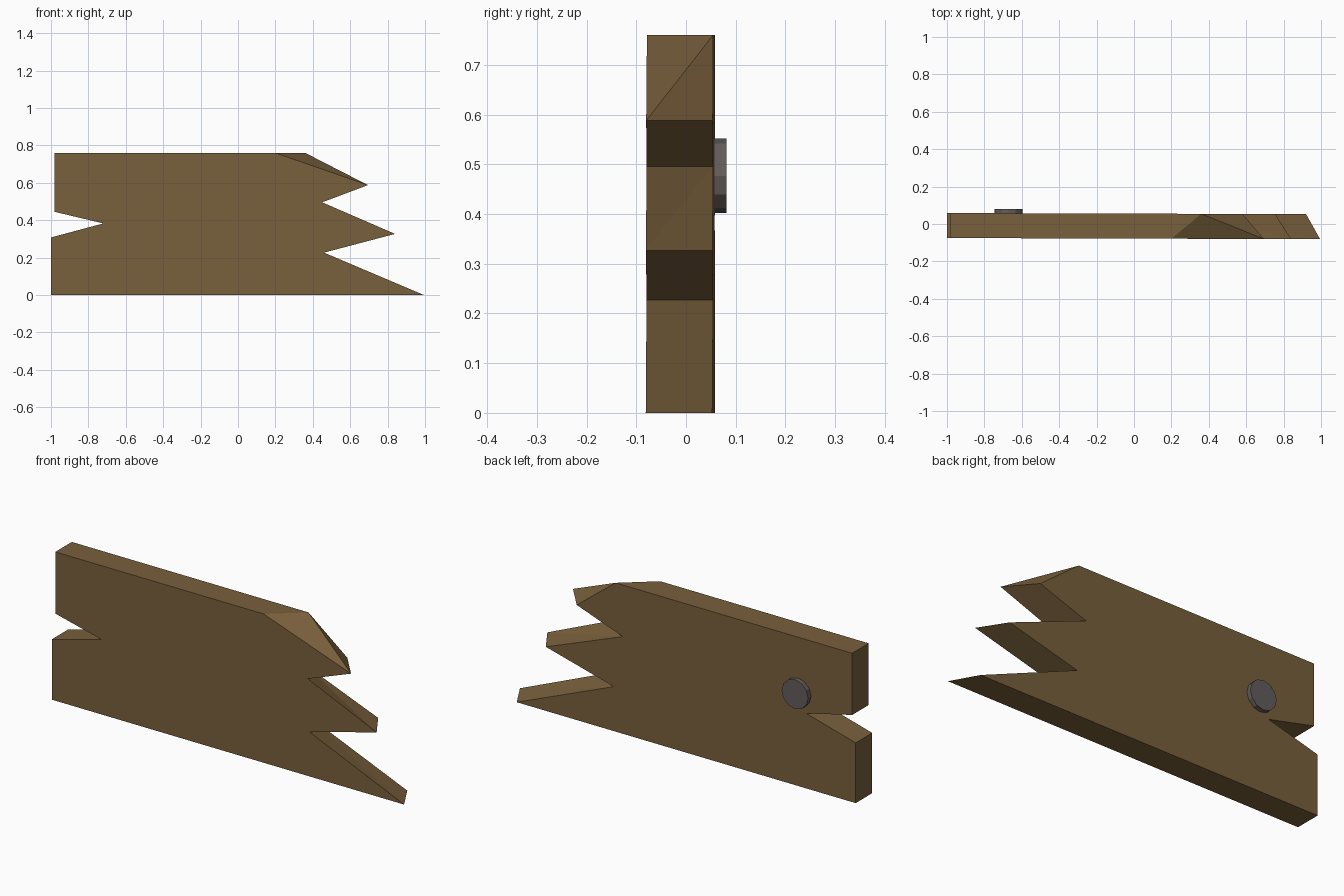
import bpy, bmesh, math

cube = bpy.data.objects.get("Cube")
if cube:
    bpy.data.objects.remove(cube, do_unlink=True)


def make_material(name, rgb):
    mat = bpy.data.materials.new(name)
    mat.use_nodes = True
    mat.diffuse_color = (*rgb, 1)
    mat.node_tree.nodes["Principled BSDF"].inputs["Base Color"].default_value = (*rgb, 1)
    return mat


wood = make_material("brown wood", (0.19, 0.115, 0.045))
metal = make_material("grey metal", (0.125, 0.11, 0.105))

SKEW = -0.003  # the board is turned very slightly about z
FRONT, BACK = -0.078, 0.0555

# Board outline: (front x, back x, z); the broken end is raked back
outline = [
    (-1.0, -1.0, 0), (0.995, 0.92, 0),
    (0.46, 0.37, 0.227), (0.84, 0.755, 0.327),
    (0.45, 0.32, 0.496), (0.695, 0.58, 0.588),
    (0.2, 0.36, 0.76), (-0.98, -0.98, 0.76),
    (-0.98, -0.98, 0.445), (-0.72, -0.72, 0.383),
    (-1.0, -1.0, 0.308),
]

# Splintered board
bm = bmesh.new()
front = [bm.verts.new((f, FRONT + SKEW * f, z)) for f, b, z in outline]
back = [bm.verts.new((b, BACK + SKEW * b, z)) for f, b, z in outline]
bm.faces.new(front)
bm.faces.new(back[::-1])
for i in range(len(outline)):
    j = (i + 1) % len(outline)
    bm.faces.new((front[j], front[i], back[j]))
    bm.faces.new((front[i], back[i], back[j]))
bmesh.ops.recalc_face_normals(bm, faces=bm.faces)
mesh = bpy.data.meshes.new("broken_board")
bm.to_mesh(mesh)
bm.free()
mesh.materials.append(wood)
board = bpy.data.objects.new("broken_board", mesh)
bpy.context.collection.objects.link(board)

# Nail head on the back
bpy.ops.mesh.primitive_cylinder_add(
    vertices=12, radius=0.075, depth=0.03,
    location=(-0.672, 0.066, 0.477), rotation=(math.pi / 2, 0, 0))
nail = bpy.context.object
nail.name = "nail_head"
nail.data.materials.append(metal)
